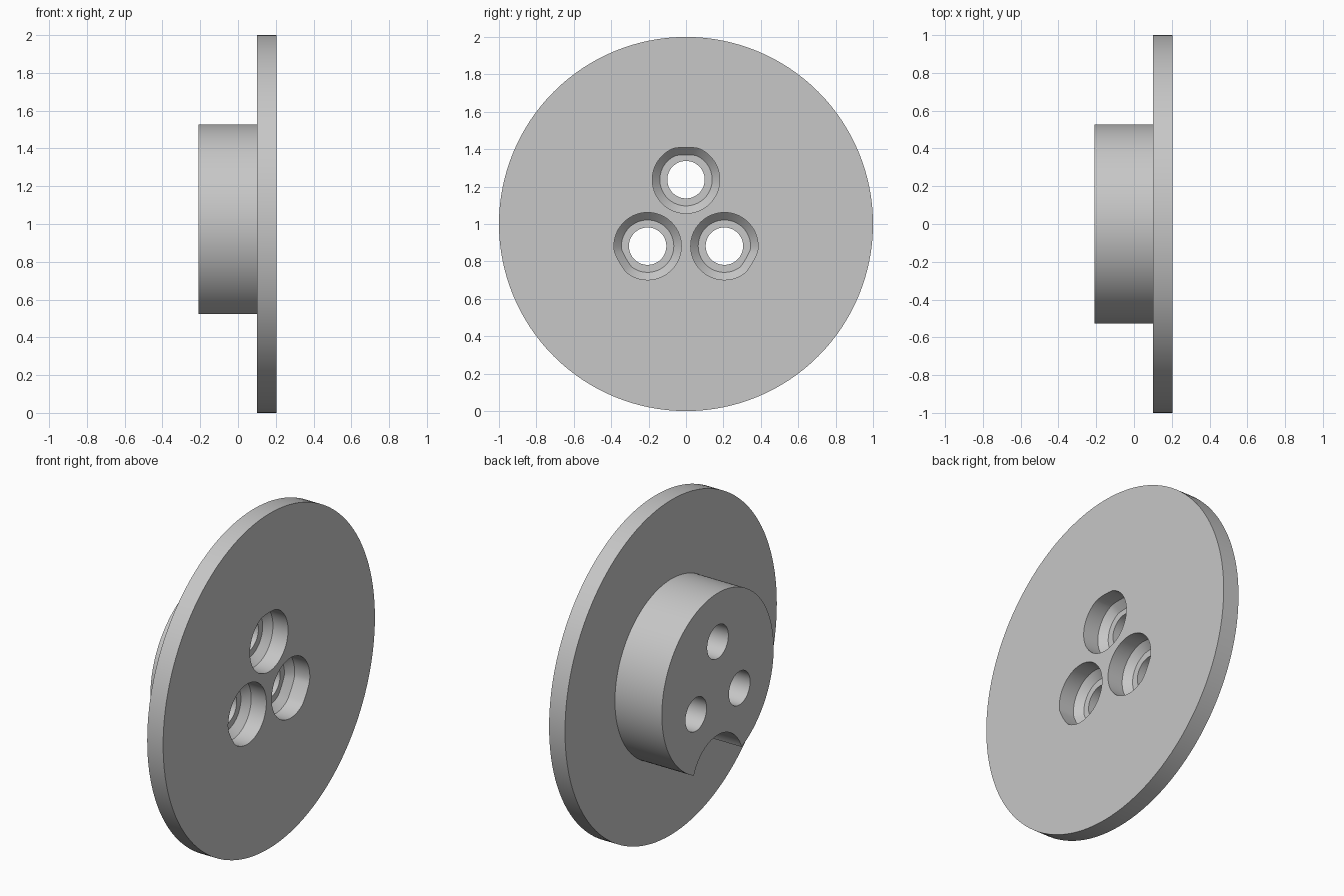
import bpy
import math
from mathutils import Vector

cube = bpy.data.objects.get("Cube")
if cube:
    bpy.data.objects.remove(cube, do_unlink=True)

SIDES = 128
AXIS_Z = 1.0

grey = bpy.data.materials.new("light_grey")
grey.use_nodes = True
colour = (0.57, 0.57, 0.57, 1.0)
grey.diffuse_color = colour
grey.node_tree.nodes["Principled BSDF"].inputs["Base Color"].default_value = colour


def loft_x(name, sections, sides, centre=(0, 0)):
    """Solid along x from sections (x, radius, limit); limit caps the distance from the main axis."""
    verts = []
    for x, radius, limit in sections:
        for i in range(sides):
            a = math.tau * i / sides
            p = Vector(centre) + radius * Vector((math.cos(a), math.sin(a)))
            if limit and p.length > limit:
                p *= limit / p.length
            verts.append((x, p.x, p.y + AXIS_Z))
    last = (len(sections) - 1) * sides
    faces = [list(range(sides))[::-1], list(range(last, last + sides))]
    for s in range(len(sections) - 1):
        for i in range(sides):
            j = (i + 1) % sides
            a, b = s * sides, (s + 1) * sides
            faces.append((a + i, a + j, b + j, b + i))
    mesh = bpy.data.meshes.new(name)
    mesh.from_pydata(verts, [], faces)
    mesh.materials.append(grey)
    obj = bpy.data.objects.new(name, mesh)
    bpy.context.collection.objects.link(obj)
    return obj


# Wide disc with a stepped hub behind it
body = loft_x("flanged_disc", [(-0.21, 0.528, None), (0.1, 0.528, None),
                               (0.1, 1.0, None), (0.205, 1.0, None)], SIDES)

# Three stepped bolt holes, with pockets trimmed on the outward side
cutters = []
for k in range(3):
    a = math.pi / 2 + k * math.tau / 3
    centre = (0.237 * math.cos(a), 0.237 * math.sin(a))
    cutters.append(loft_x("bolt_hole_cutter", [
        (-0.3, 0.1, None), (0.065, 0.1, None), (0.065, 0.14, 0.37),
        (0.105, 0.18, 0.41), (0.3, 0.18, 0.41)], 72, centre))

# Rounded notch under the hub
cutters.append(loft_x("notch_cutter", [(-0.3, 0.24, None), (0.1, 0.24, None)], 96, (0, -0.56)))

bpy.context.view_layer.objects.active = body
for cutter in cutters:
    cutter.hide_render = True
    mod = body.modifiers.new("cut", "BOOLEAN")
    mod.operation = "DIFFERENCE"
    mod.solver = "EXACT"
    mod.object = cutter
    bpy.ops.object.modifier_apply(modifier=mod.name)
    bpy.data.objects.remove(cutter, do_unlink=True)

# Smooth round walls, crisp rims
bpy.ops.object.select_all(action="DESELECT")
body.select_set(True)
bpy.ops.object.shade_smooth_by_angle(angle=math.radians(20))
